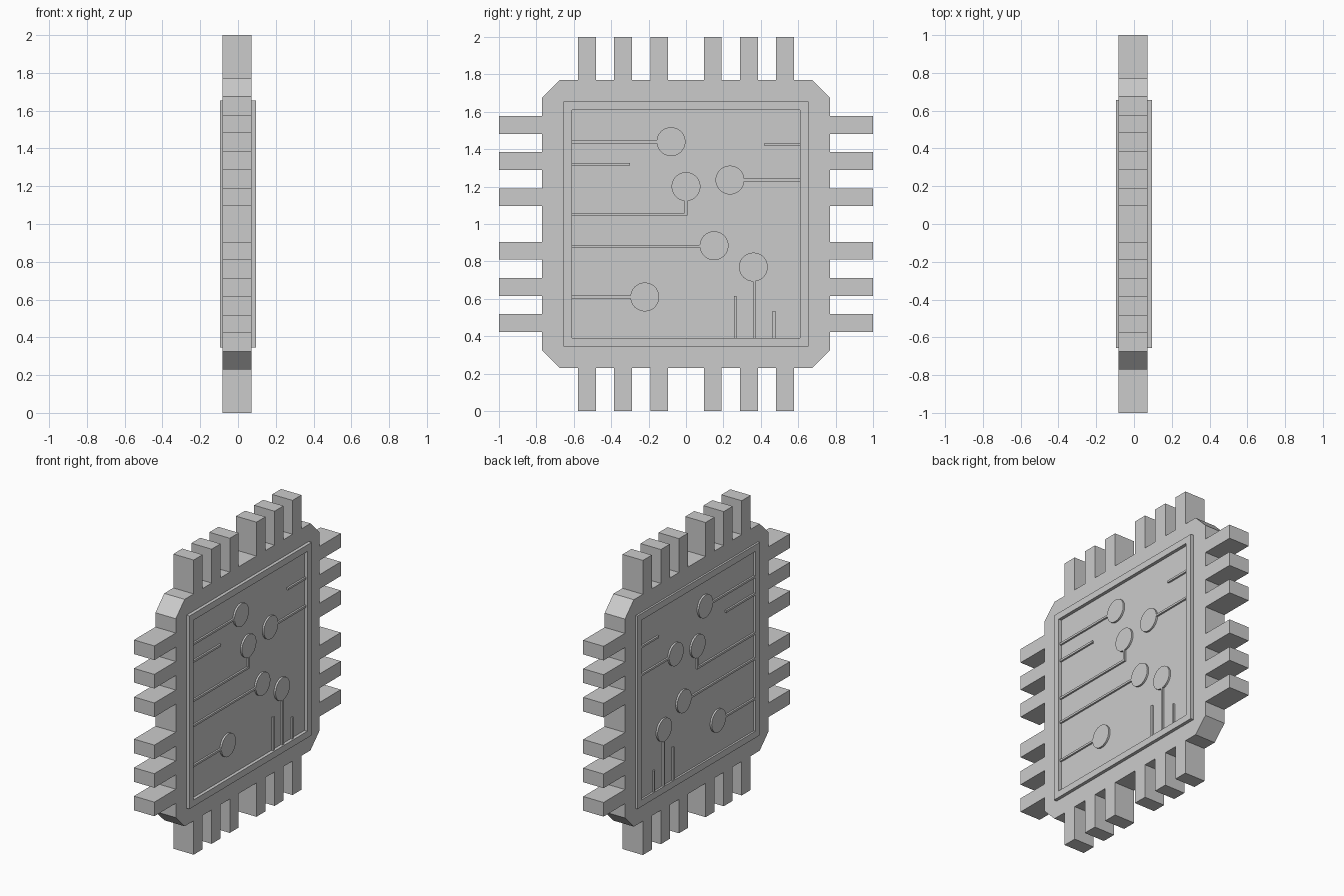
import bpy, bmesh, math
from mathutils import Matrix, Vector

if "Cube" in bpy.data.objects:
    bpy.data.objects.remove(bpy.data.objects["Cube"])

CZ = 1.0                                  # height of the chip centre
FLOOR = {1: 0.072, -1: -0.081}            # x of the two flat body faces


def prism(bm, outline, x0, x1):
    """Extrude a closed (y, z) outline between two x positions."""
    verts = [bm.verts.new((x0, y, z)) for y, z in outline]
    face = bm.faces.new(verts)
    new = bmesh.ops.extrude_face_region(bm, geom=[face])["geom"]
    moved = [g for g in new if isinstance(g, bmesh.types.BMVert)]
    bmesh.ops.translate(bm, verts=moved, vec=(x1 - x0, 0, 0))


def rect(y0, y1, z0, z1):
    return [(y0, z0), (y1, z0), (y1, z1), (y0, z1)]


def finish(bm, name):
    bmesh.ops.recalc_face_normals(bm, faces=bm.faces)
    me = bpy.data.meshes.new(name)
    bm.to_mesh(me)
    bm.free()
    ob = bpy.data.objects.new(name, me)
    bpy.context.collection.objects.link(ob)
    return ob


# Body with pins: one side of the outline, turned four times
HALF, TIP, CORNER, PIN = 0.77, 1.0, 0.675, 0.048
side = [(-CORNER, HALF)]
for c in (-0.53, -0.337, -0.143, 0.143, 0.337, 0.53):
    side += [(c - PIN, HALF), (c - PIN, TIP), (c + PIN, TIP), (c + PIN, HALF)]
side.append((CORNER, HALF))
outline = []
for k in range(4):
    turn = Matrix.Rotation(-k * math.pi / 2, 2)
    for p in side:
        q = turn @ Vector(p)
        outline.append((q.x, q.y + CZ))
bm = bmesh.new()
prism(bm, outline, FLOOR[-1], FLOOR[1])
finish(bm, "chip_body_with_pins")


# Raised square frame on each face
def make_frame(s, name):
    bm = bmesh.new()
    loops = []
    for h, x in ((0.655, FLOOR[s] - s * 0.01), (0.655, s * 0.094),
                 (0.61, s * 0.094), (0.61, FLOOR[s] - s * 0.01)):
        loops.append([bm.verts.new((x, y, z))
                      for y, z in rect(-h, h, CZ - h, CZ + h)])
    for a, b in zip(loops, loops[1:] + loops[:1]):
        for i in range(4):
            j = (i + 1) % 4
            bm.faces.new((a[i], a[j], b[j], b[i]))
    finish(bm, name)


# Circuit traces and round pads on each face
PADS = [(-0.08, 1.44), (0.0, 1.2), (0.235, 1.235),
        (0.15, 0.884), (0.36, 0.77), (-0.22, 0.61)]
R, W, E = 0.077, 0.007, 0.615
ROWS = [(-E, -0.14, 1.438), (-E, -0.3, 1.319), (0.42, E, 1.425),
        (0.3, E, 1.235), (-E, 0.007, 1.053), (-E, 0.08, 0.882), (-E, -0.29, 0.61)]
COLUMNS = [(0.0, 1.053, 1.13), (0.364, 0.385, 0.70),
           (0.264, 0.385, 0.615), (0.47, 0.385, 0.535)]


def make_circuit(s, name):
    x0, x1 = FLOOR[s] - s * 0.01, FLOOR[s] + s * 0.012
    bm = bmesh.new()
    for y, z in PADS:
        ring = [(y + R * math.cos(a), z + R * math.sin(a))
                for a in (math.tau * i / 40 for i in range(40))]
        prism(bm, ring, x0, x1)
    for y0, y1, z in ROWS:
        prism(bm, rect(y0, y1, z - W, z + W), x0, x1)
    for y, z0, z1 in COLUMNS:
        prism(bm, rect(y - W, y + W, z0, z1), x0, x1)
    ob = finish(bm, name)
    bpy.ops.object.select_all(action='DESELECT')
    ob.select_set(True)
    bpy.context.view_layer.objects.active = ob
    bpy.ops.object.shade_smooth_by_angle(angle=math.radians(30))


for s, label in ((1, "right"), (-1, "left")):
    make_frame(s, label + "_frame")
    make_circuit(s, label + "_circuit_traces")
